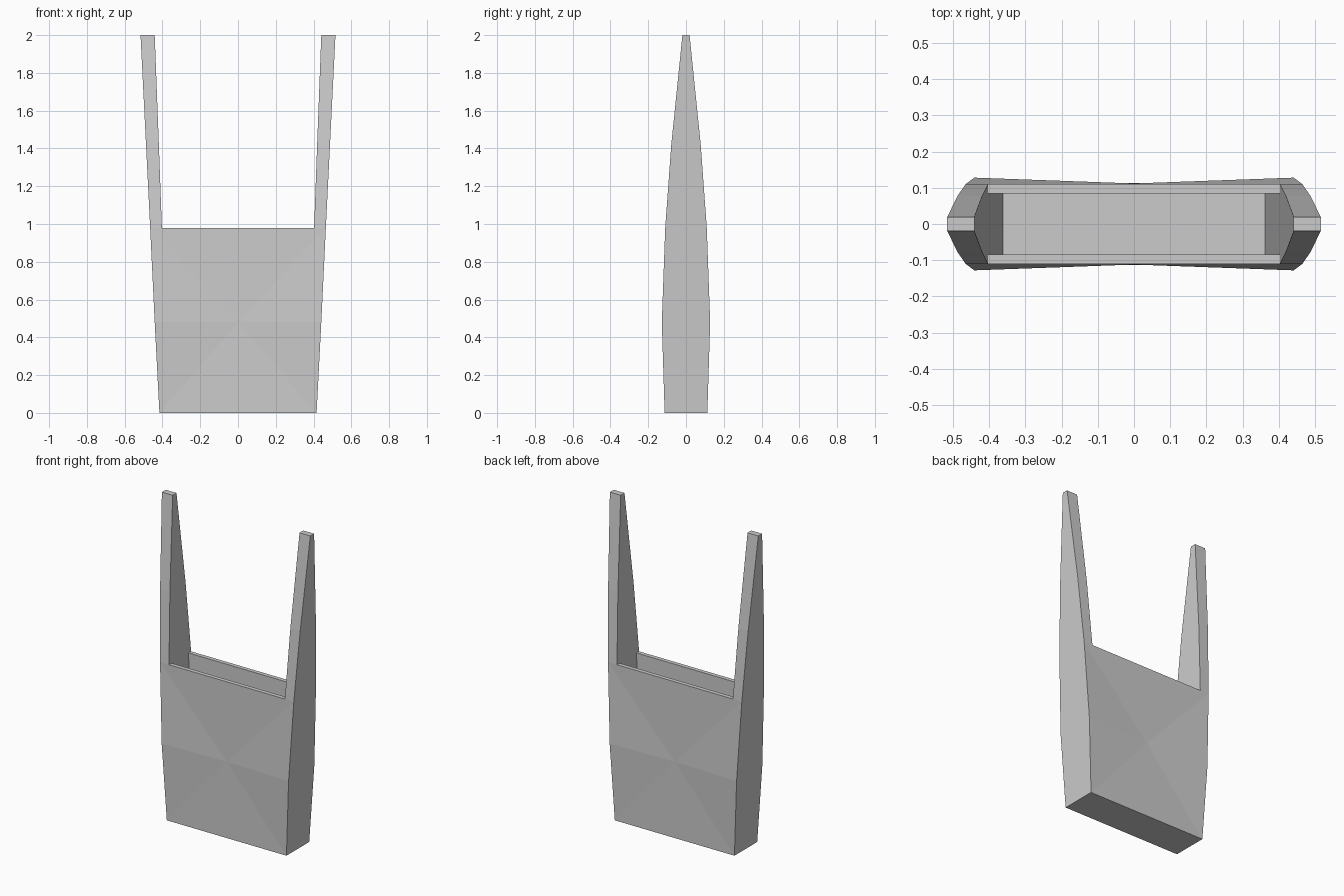
import bpy, bmesh

if "Cube" in bpy.data.objects:
    bpy.data.objects.remove(bpy.data.objects["Cube"])

# Side profile: (height, outer half width x, half depth y)
PROFILE = [(0, 0.416, 0.113), (0.48, 0.441, 0.128), (0.98, 0.465, 0.110),
           (1.42, 0.487, 0.078), (2.0, 0.516, 0.019)]
INNER = {2: 0.403, 3: 0.419, 4: 0.441}   # inner half width of the prongs
WALL_Y, FLOOR_X, FLOOR_Z = 0.084, 0.362, 0.04

bm = bmesh.new()
cache = {}

def v(x, y, z):
    key = (round(x, 4), round(y, 4), round(z, 4))
    if key not in cache:
        cache[key] = bm.verts.new(key)
    return cache[key]

def face(*pts):
    bm.faces.new([v(*p) for p in pts])

def out(i, sx, sy):
    z, x, y = PROFILE[i]
    return (sx * x, sy * y, z)

def inn(i, sx, sy):
    z, _, y = PROFILE[i]
    return (sx * INNER[i], sy * y, z)

def rim(sx, sy):
    return (sx * INNER[2], sy * WALL_Y, PROFILE[2][0])

def base(sx, sy):
    return (sx * FLOOR_X, sy * WALL_Y, FLOOR_Z)

# Front and back panels: shallow fan around a pinched centre, plus rim and pocket wall
for s in (-1, 1):
    centre = (0, s * 0.112, 0.48)
    loop = [out(0, -1, s), out(0, 1, s), out(1, 1, s), out(2, 1, s),
            inn(2, 1, s), inn(2, -1, s), out(2, -1, s), out(1, -1, s)]
    for a, b in zip(loop, loop[1:] + loop[:1]):
        face(centre, a, b)
    face(inn(2, -1, s), inn(2, 1, s), rim(1, s), rim(-1, s))
    face(rim(-1, s), rim(1, s), base(1, s), base(-1, s))

# Left and right sides with their tapering prongs
for s in (-1, 1):
    for i in range(4):
        face(out(i, s, -1), out(i, s, 1), out(i + 1, s, 1), out(i + 1, s, -1))
    for i in (2, 3):
        for t in (-1, 1):
            face(out(i, s, t), inn(i, s, t), inn(i + 1, s, t), out(i + 1, s, t))
    face(inn(2, s, -1), rim(s, -1), rim(s, 1), inn(2, s, 1), inn(3, s, 1), inn(3, s, -1))
    face(inn(3, s, -1), inn(3, s, 1), inn(4, s, 1), inn(4, s, -1))
    face(out(4, s, -1), out(4, s, 1), inn(4, s, 1), inn(4, s, -1))
    face(rim(s, -1), rim(s, 1), base(s, 1), base(s, -1))

# Underside and pocket floor
face(out(0, -1, -1), out(0, 1, -1), out(0, 1, 1), out(0, -1, 1))
face(base(-1, -1), base(1, -1), base(1, 1), base(-1, 1))

bmesh.ops.recalc_face_normals(bm, faces=bm.faces)
mesh = bpy.data.meshes.new("pronged_holder")
bm.to_mesh(mesh)
bm.free()
bpy.context.collection.objects.link(bpy.data.objects.new("pronged_holder", mesh))
